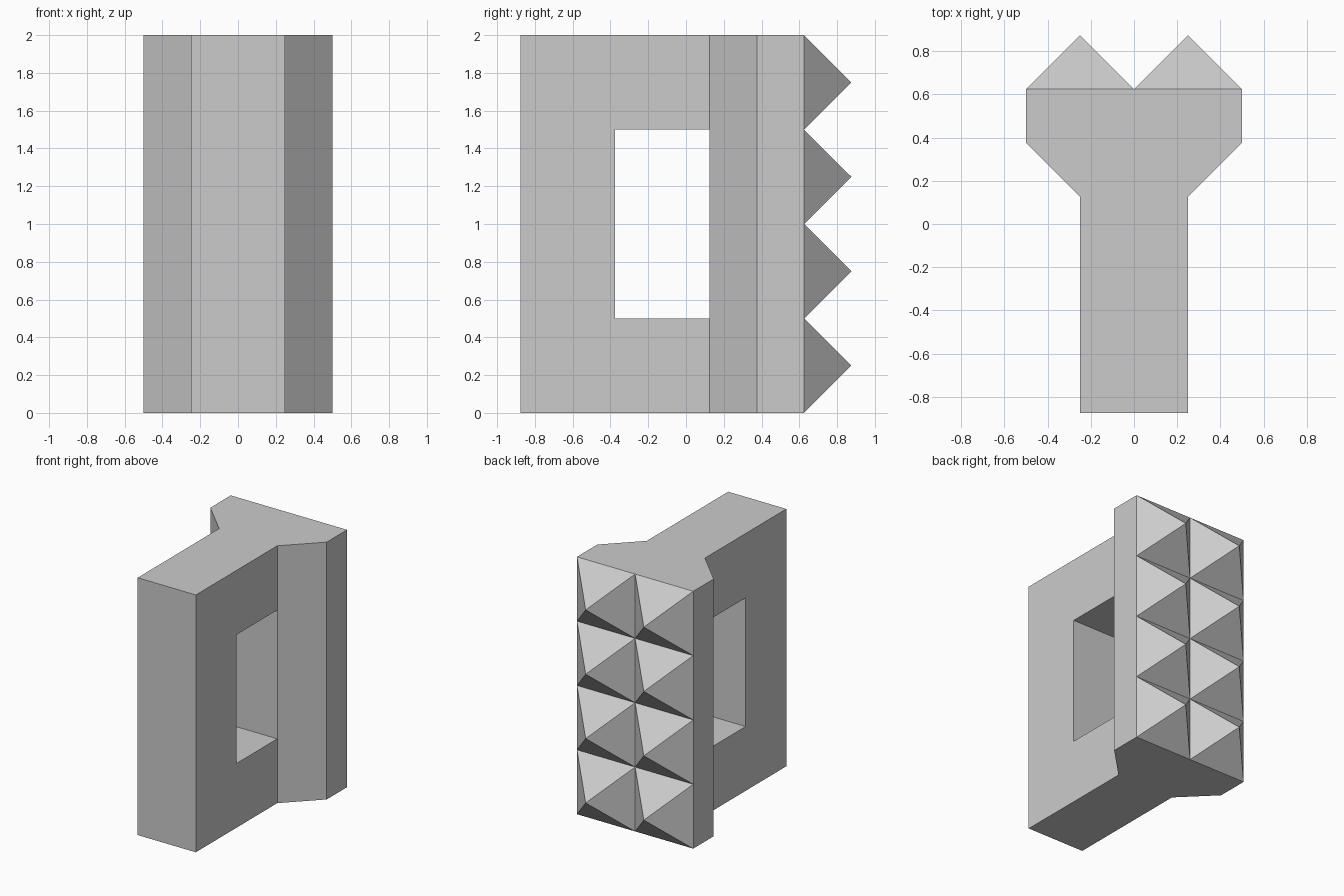
import bpy, bmesh
from mathutils import Vector

if "Cube" in bpy.data.objects:
    bpy.data.objects.remove(bpy.data.objects["Cube"])

HEIGHT = 2.0
HALF = [(0.25, -0.875), (0.25, 0.125), (0.5, 0.375), (0.5, 0.625)]
PROFILE = HALF + [(-x, y) for x, y in reversed(HALF)]


def cut(bm, pick, planes):
    """Slice only the faces chosen by pick along each (point, normal) plane."""
    for co, no in planes:
        faces = [f for f in bm.faces if pick(f)]
        geom = set(faces)
        for f in faces:
            geom.update(f.edges)
            geom.update(f.verts)
        bmesh.ops.bisect_plane(bm, geom=list(geom), dist=1e-5,
                               plane_co=co, plane_no=no)


bm = bmesh.new()

# Body: flared profile extruded upward
base = bm.faces.new([bm.verts.new((x, y, 0)) for x, y in PROFILE])
top = bmesh.ops.extrude_face_region(bm, geom=[base], use_keep_orig=True)
bmesh.ops.translate(bm, vec=(0, 0, HEIGHT),
                    verts=[v for v in top["geom"] if isinstance(v, bmesh.types.BMVert)])
bmesh.ops.recalc_face_normals(bm, faces=bm.faces)

# Handle window: cut both handle walls, then join the openings
cut(bm, lambda f: abs(f.normal.x) > 0.9 and f.calc_center_median().y < 0.12,
    [((0, -0.375, 0), (0, 1, 0)), ((0, 0, 0.5), (0, 0, 1)), ((0, 0, 1.5), (0, 0, 1))])
panes = [f for f in bm.faces
         if (f.calc_center_median() * Vector((0, 1, 1)) - Vector((0, -0.125, 1))).length < 0.01
         and abs(f.normal.x) > 0.9]
rims = [e for f in panes for e in f.edges]
bmesh.ops.delete(bm, geom=panes, context='FACES_ONLY')
bmesh.ops.bridge_loops(bm, edges=rims)
bmesh.ops.recalc_face_normals(bm, faces=bm.faces)

# Striking face: 2 x 4 cells raised into pyramids
is_back = lambda f: f.normal.y > 0.9 and f.calc_center_median().y > 0.6
cut(bm, is_back, [((0, 0, z), (0, 0, 1)) for z in (0.5, 1.0, 1.5)] + [((0, 0, 0), (1, 0, 0))])
bmesh.ops.poke(bm, faces=[f for f in bm.faces if is_back(f)], offset=0.25)

mesh = bpy.data.meshes.new("spiked_mallet")
bm.to_mesh(mesh)
bm.free()
bpy.context.collection.objects.link(bpy.data.objects.new("spiked_mallet", mesh))
